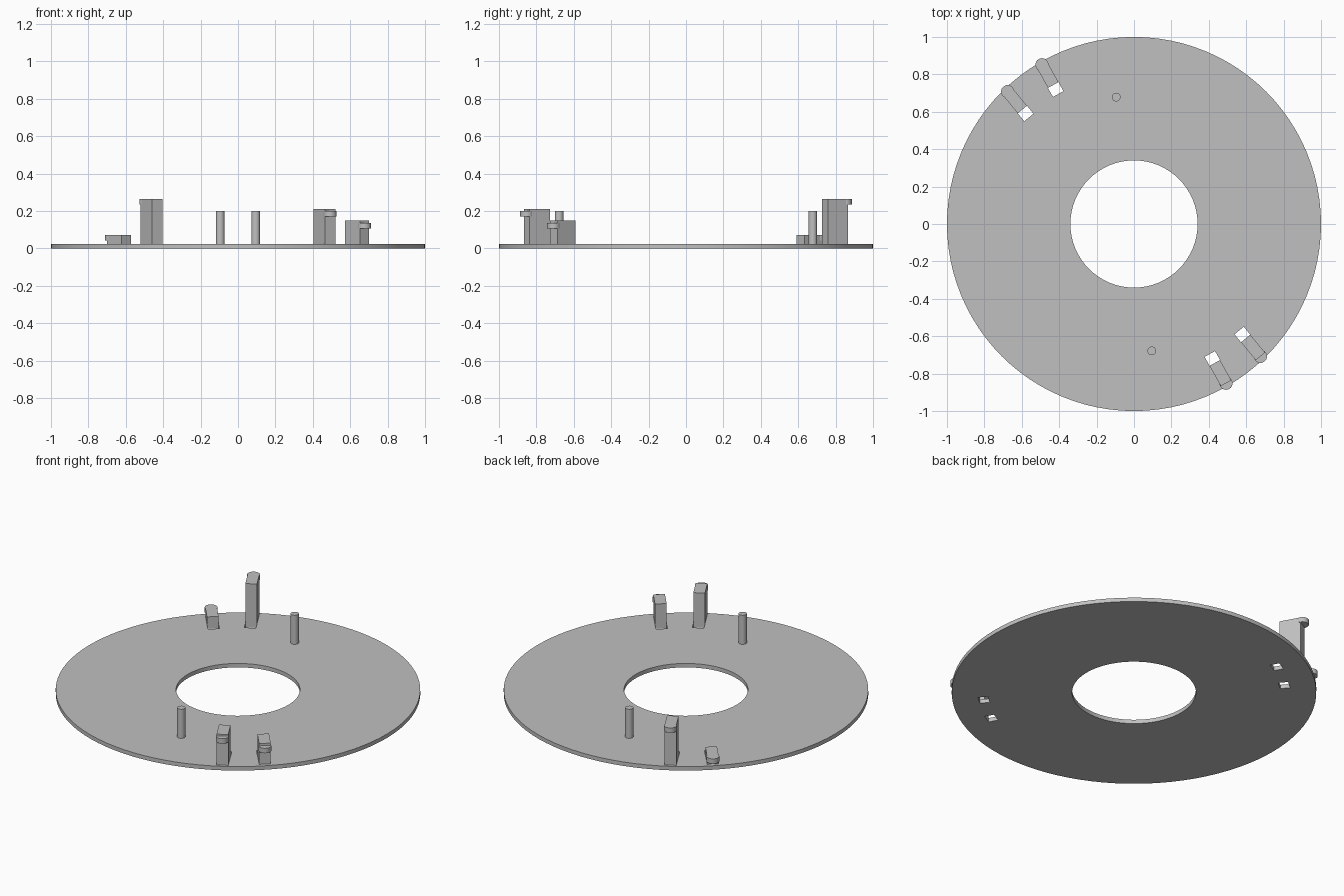
import bpy
from math import cos, sin, radians
from mathutils import Vector

cube = bpy.data.objects.get("Cube")
if cube:
    bpy.data.objects.remove(cube, do_unlink=True)

PLATE_TOP = 0.024
CLIP_WIDTH = 0.064
CLIP_LENGTH = 0.124
SLOT_LENGTH = 0.055

grey = bpy.data.materials.new("light grey")
grey.use_nodes = True
colour = (0.53, 0.53, 0.53, 1)
grey.diffuse_color = colour
grey.node_tree.nodes["Principled BSDF"].inputs["Base Color"].default_value = colour


def finish(name, smooth=False):
    ob = bpy.context.object
    ob.name = name
    ob.data.materials.append(grey)
    bpy.ops.object.transform_apply(location=False, rotation=False, scale=True)
    if smooth:
        bpy.ops.object.shade_smooth_by_angle(angle=radians(30))
    return ob


def cylinder(name, x, y, low, high, radius, sides):
    bpy.ops.mesh.primitive_cylinder_add(
        vertices=sides, radius=radius, depth=high - low,
        location=(x, y, (low + high) / 2))
    return finish(name, smooth=True)


def box(name, centre, length, width, low, high, angle):
    bpy.ops.mesh.primitive_cube_add(
        size=1, location=(centre.x, centre.y, (low + high) / 2),
        rotation=(0, 0, angle))
    bpy.context.object.scale = (length, width, high - low)
    return finish(name)


def cut(target, cutter):
    mod = target.modifiers.new("cut", 'BOOLEAN')
    mod.operation = 'DIFFERENCE'
    mod.solver = 'EXACT'
    mod.object = cutter
    bpy.context.view_layer.objects.active = target
    bpy.ops.object.modifier_apply(modifier=mod.name)
    bpy.data.objects.remove(cutter, do_unlink=True)


# Ring plate
plate = cylinder("ring_plate", 0, 0, 0, PLATE_TOP, 1, 96)
cut(plate, cylinder("bore_cutter", 0, 0, -0.1, 0.1, 0.34, 64))

# Locating pins
for side, sign in (("back", 1), ("front", -1)):
    cylinder(side + "_pin", -0.095 * sign, 0.678 * sign, 0.01, 0.2, 0.023, 24)

# Clips: name, inner face centre, direction, block top, catch top
clips = [
    ("back_tall", -0.432, 0.743, 119, 0.265, 0.265),
    ("back_short", -0.597, 0.612, 129.5, 0.072, 0.072),
    ("front_tall", 0.432, -0.743, 299, 0.21, 0.2),
    ("front_short", 0.597, -0.612, 309.5, 0.15, 0.136),
]
for name, x, y, degrees, top, catch_top in clips:
    angle = radians(degrees)
    inner = Vector((x, y))
    out = Vector((cos(angle), sin(angle)))
    # Slot through the plate under the clip's inner face
    cut(plate, box("slot_cutter", inner - out * SLOT_LENGTH / 2,
                   SLOT_LENGTH, CLIP_WIDTH, -0.1, 0.1, angle))
    # Upright block and rounded catch at its outer end
    box(name + "_clip", inner + out * CLIP_LENGTH / 2,
        CLIP_LENGTH, CLIP_WIDTH, 0.01, top, angle)
    tip = inner + out * CLIP_LENGTH
    cylinder(name + "_catch", tip.x, tip.y, catch_top - 0.03, catch_top, 0.035, 32)

# Smooth the plate's round edges
bpy.ops.object.select_all(action='DESELECT')
plate.select_set(True)
bpy.context.view_layer.objects.active = plate
bpy.ops.object.shade_smooth_by_angle(angle=radians(30))
